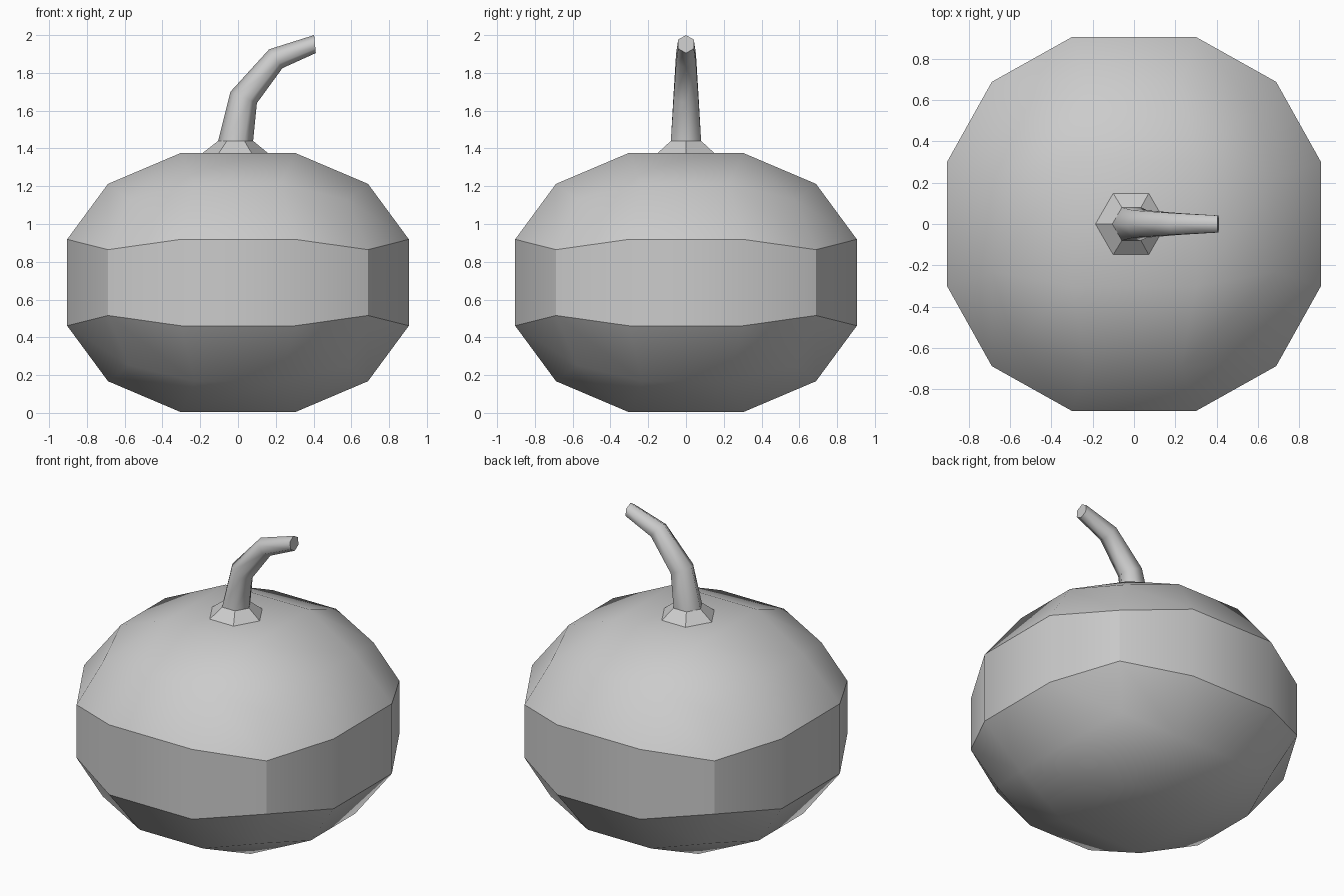
import bpy, bmesh, math
from mathutils import Vector

if "Cube" in bpy.data.objects:
    bpy.data.objects.remove(bpy.data.objects["Cube"])


def add_object(name, bm, angle=None):
    bmesh.ops.recalc_face_normals(bm, faces=bm.faces)
    mesh = bpy.data.meshes.new(name)
    bm.to_mesh(mesh)
    bm.free()
    obj = bpy.data.objects.new(name, mesh)
    bpy.context.collection.objects.link(obj)
    if angle:
        bpy.ops.object.select_all(action='DESELECT')
        obj.select_set(True)
        bpy.context.view_layer.objects.active = obj
        bpy.ops.object.shade_smooth_by_angle(angle=math.radians(angle))
    return obj


def hex_tube(bm, rings, caps=True):
    """Six-sided tube; each ring is the left and right end (x, z) of its diameter."""
    loops = []
    for x0, z0, x1, z1 in rings:
        a, b = Vector((x0, 0, z0)), Vector((x1, 0, z1))
        mid, half = (a + b) / 2, (b - a) / 2
        side = Vector((0, half.length, 0))
        angles = [math.tau * i / 6 for i in range(6)]
        loops.append([bm.verts.new(mid + half * math.cos(t) + side * math.sin(t))
                      for t in angles])
    for lo, hi in zip(loops, loops[1:]):
        for i in range(6):
            j = (i + 1) % 6
            bm.faces.new((lo[i], lo[j], hi[j], hi[i]))
    if caps:
        bm.faces.new(loops[0][::-1])
        bm.faces.new(loops[-1])


# Body: 3x3 divided cube blown up to a sphere, then flattened
bm = bmesh.new()
bmesh.ops.create_cube(bm, size=2)
bmesh.ops.subdivide_edges(bm, edges=bm.edges[:], cuts=2, use_grid_fill=True)
for v in bm.verts:
    p = v.co.normalized()
    v.co = (p.x, p.y, 0.69 + p.z * 0.759)
add_object("pumpkin_body", bm, 30)

# Flared foot of the stem
bm = bmesh.new()
hex_tube(bm, [(-0.195, 1.37, 0.165, 1.37), (-0.105, 1.44, 0.08, 1.44)])
add_object("stem_foot", bm)

# Bent, tapering stem
bm = bmesh.new()
hex_tube(bm, [(-0.105, 1.44, 0.08, 1.44),
              (-0.04, 1.70, 0.10, 1.64),
              (0.165, 1.925, 0.235, 1.825),
              (0.403, 2.0, 0.412, 1.905)])
add_object("stem", bm, 63)
